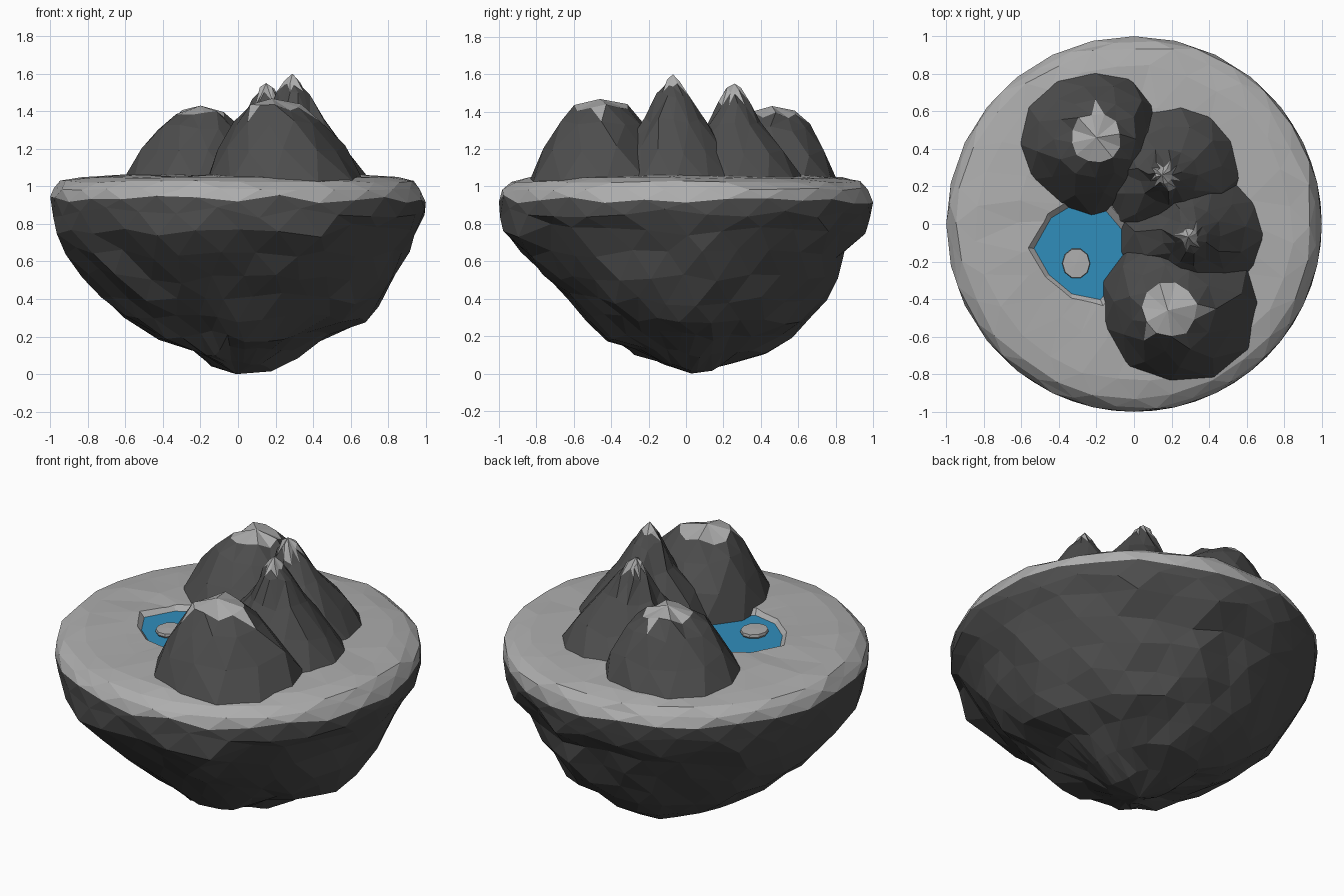
import bpy, bmesh, math, random
from mathutils import Vector, noise

if "Cube" in bpy.data.objects:
    bpy.data.objects.remove(bpy.data.objects["Cube"])

random.seed(7)


def material(name, rgb):
    m = bpy.data.materials.new(name)
    m.diffuse_color = (*rgb, 1)
    m.use_nodes = True
    m.node_tree.nodes["Principled BSDF"].inputs["Base Color"].default_value = m.diffuse_color
    return m


LIGHT = material("light_stone", (0.42, 0.42, 0.42))
DARK = material("dark_rock", (0.075, 0.075, 0.075))
WATER = material("water", (0.03, 0.27, 0.5))


def stack(name, rings, mats, bottom=None, top=None, dark=None):
    """Skin a list of point rings (bottom to top) into a closed faceted solid."""
    bm = bmesh.new()
    rv = [[bm.verts.new(p) for p in r] for r in rings]
    n = len(rings[0])
    for a, b in zip(rv, rv[1:]):
        for i in range(n):
            j = (i + 1) % n
            bm.faces.new((a[i], a[j], b[j], b[i]))
    for ring, tip in ((rv[0], bottom), (rv[-1], top)):
        if tip is None:
            bm.faces.new(ring)
        else:
            v = bm.verts.new(tip)
            for i in range(n):
                bm.faces.new((ring[i], ring[(i + 1) % n], v))
    bmesh.ops.triangulate(bm, faces=bm.faces[:], quad_method='BEAUTY')
    bmesh.ops.recalc_face_normals(bm, faces=bm.faces[:])
    if dark:
        for f in bm.faces:
            f.material_index = int(dark(f.calc_center_median()))
    me = bpy.data.meshes.new(name)
    bm.to_mesh(me)
    bm.free()
    for m in mats:
        me.materials.append(m)
    ob = bpy.data.objects.new(name, me)
    bpy.context.collection.objects.link(ob)
    return ob


def boolean(target, tool, op):
    mod = target.modifiers.new("bool", 'BOOLEAN')
    mod.operation, mod.object, mod.solver = op, tool, 'EXACT'
    bpy.context.view_layer.objects.active = target
    bpy.ops.object.modifier_apply(modifier=mod.name)
    bpy.data.objects.remove(tool)


# Floating island: height, then radius towards +x, +y, -x, -y
PROFILE = [
    (0.04, .17, .26, .11, .12), (0.11, .30, .42, .24, .30), (0.20, .47, .57, .46, .43),
    (0.30, .67, .68, .61, .54), (0.40, .74, .74, .70, .63), (0.52, .82, .80, .83, .74),
    (0.64, .89, .87, .91, .88), (0.76, .95, .96, .96, .99), (0.86, 1, .99, .99, 1),
    (0.93, 1, 1, 1, 1), (0.985, .985, .985, .985, .985), (1.025, .94, .94, .94, .94),
    (1.045, .84, .84, .84, .84), (1.058, .62, .62, .62, .62), (1.066, .32, .32, .32, .32)]
SEG = 28
rings = []
for k, (z, *rad) in enumerate(PROFILE):
    ring = []
    for i in range(SEG):
        a = 2 * math.pi * (i + (0.5 if k % 2 == 0 else 0)) / SEG
        c, s = math.cos(a), math.sin(a)
        r = rad[0 if c > 0 else 2] * c * c + rad[1 if s > 0 else 3] * s * s
        p = Vector((r * c, r * s, z))
        if z < 0.8:                              # craggy underside
            p += noise.noise_vector(p * 3.7) * 0.055 + noise.noise_vector(p * 9) * 0.03
        elif z < 0.9:
            p.z += random.uniform(-.03, .03)
        elif z > 0.94:                           # gently uneven ground
            p += Vector((random.uniform(-.015, .015), random.uniform(-.015, .015),
                         random.uniform(-.006, .006)))
        else:
            p.z += random.uniform(-.025, .025)
        flat = math.hypot(p.x, p.y)
        if flat > 1:
            p.x, p.y = p.x / flat, p.y / flat
        p.z = max(p.z, 0.015)
        ring.append(p)
    rings.append(ring)
island = stack("island", rings, [LIGHT, DARK], (-.01, .03, 0), (0, 0, 1.068),
               lambda c: c.z < 0.925)

# Pond basin cut into the ground, with a water sheet
POND = [(-.53, -.13), (-.45, -.27), (-.33, -.37), (-.18, -.40), (-.10, -.30),
        (-.06, -.18), (-.06, -.04), (-.17, .09), (-.34, .09), (-.44, .03)]
PC = Vector((-.29, -.15, 0))


def pond_ring(scale, z):
    return [Vector((PC.x + (x - PC.x) * scale, PC.y + (y - PC.y) * scale, z)) for x, y in POND]


basin = stack("basin_cutter", [pond_ring(.72, .97), pond_ring(1.4, 1.12)], [LIGHT])
boolean(island, basin, 'DIFFERENCE')

me = bpy.data.meshes.new("pond_water")
me.from_pydata([tuple(p) for p in pond_ring(1.01, 1.035)], [], [list(range(len(POND)))])
me.materials.append(WATER)
bpy.context.collection.objects.link(bpy.data.objects.new("pond_water", me))

# Small flat stone in the pond
disc = [[Vector((-.308 + r * math.cos(t * math.pi / 5), -.21 + 1.1 * r * math.sin(t * math.pi / 5), z))
         for t in range(10)] for r, z in ((.05, 1.0), (.075, 1.045), (.072, 1.06))]
stack("pond_stone", disc, [LIGHT], None, (-.308, -.21, 1.063))


# Mountain peaks: base centre, base radius, apex, (height, radius) steps, snow line
def peak(name, base, radius, apex, steps, snow, n, rough):
    lo, hi = Vector((*base, 1.02)), Vector(apex)
    ridge = [random.uniform(1 - rough, 1 + rough) for _ in range(n)]
    rings = []
    for k, (t, f) in enumerate(steps):
        ring = []
        for i in range(n):
            a = 2 * math.pi * (i + 0.35 * (k % 2)) / n
            g = ridge[i] * random.uniform(.95, 1.05) if k else random.uniform(.97, 1.04)
            c = lo.lerp(hi, t)
            dz = random.uniform(-.022, .022) if k else 0
            ring.append(c + Vector((math.cos(a) * radius * f * g, math.sin(a) * radius * f * g, dz)))
        rings.append(ring)
    return stack(name, rings, [LIGHT, DARK], None, apex, lambda c: c.z < snow)


SHARP = [(0, 1), (.3, .70), (.58, .40), (.8, .22), (.92, .11)]
DOME = [(0, 1), (.4, .78), (.72, .55), (.89, .35)]
mountain = peak("mountain", (.31, -.06), .39, (.29, -.07, 1.6), SHARP, 1.53, 13, .12)
for args in (("north_peak", (.19, .26), .39, (.15, .26, 1.55), SHARP, 1.47, 13, .12),
             ("west_peak", (-.22, .43), .39, (-.20, .46, 1.43), DOME, 1.375, 12, .06),
             ("south_peak", (.25, -.43), .425, (.18, -.46, 1.468), DOME, 1.40, 11, .06)):
    boolean(mountain, peak(*args), 'UNION')
